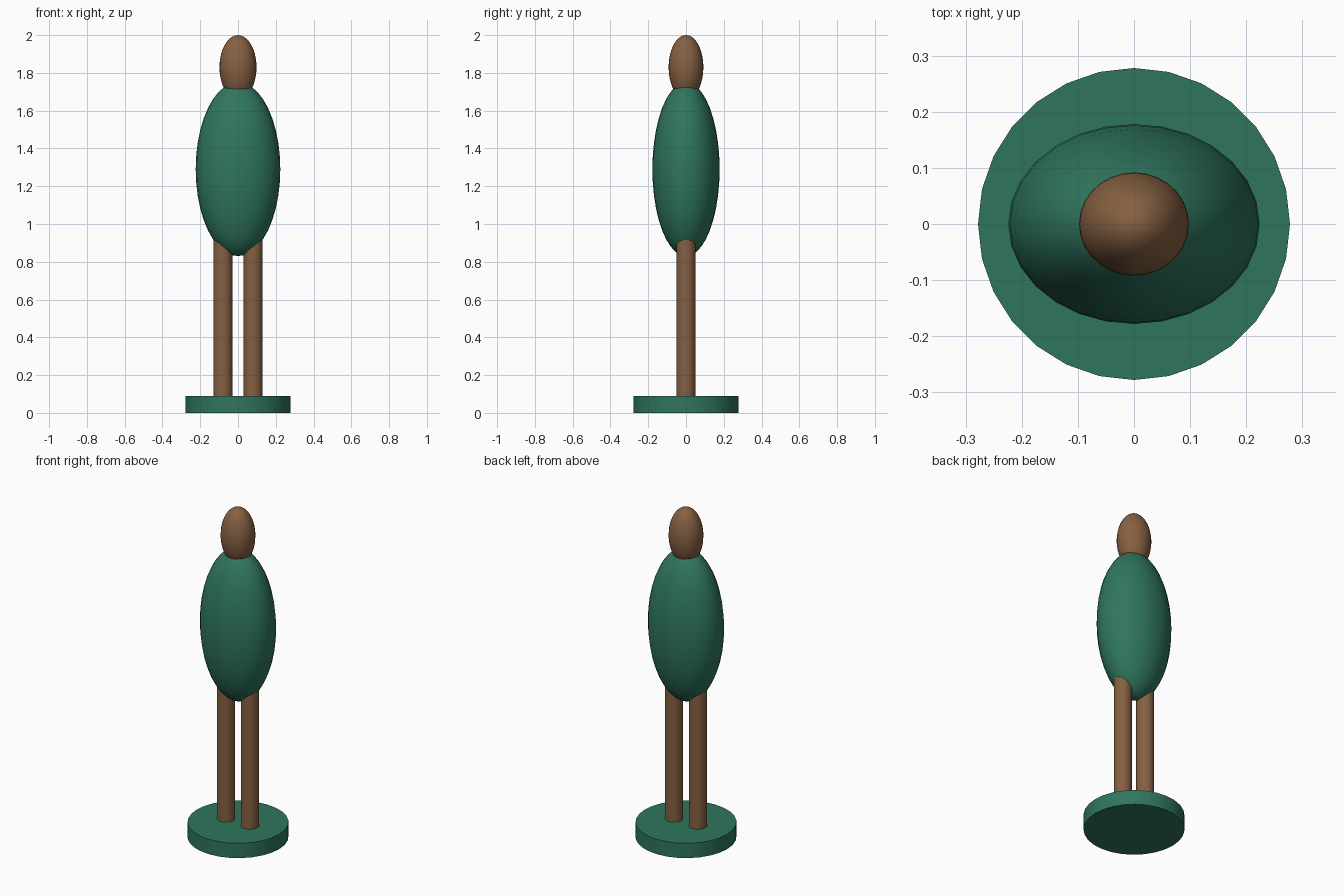
import bpy

if "Cube" in bpy.data.objects:
    bpy.data.objects.remove(bpy.data.objects["Cube"])


def material(name, rgb):
    m = bpy.data.materials.new(name)
    m.diffuse_color = (*rgb, 1)
    m.use_nodes = True
    m.node_tree.nodes["Principled BSDF"].inputs["Base Color"].default_value = m.diffuse_color
    return m


green = material("green", (0.028, 0.181, 0.109))
brown = material("brown", (0.238, 0.117, 0.054))


def finish(name, mat):
    ob = bpy.context.object
    ob.name = name
    ob.data.materials.append(mat)
    bpy.ops.object.transform_apply(location=False, rotation=False, scale=True)
    bpy.ops.object.shade_smooth_by_angle(angle=0.7)
    return ob


def ellipsoid(name, z, radii, mat):
    bpy.ops.mesh.primitive_uv_sphere_add(segments=28, ring_count=20, radius=1, location=(0, 0, z))
    bpy.context.object.scale = radii
    return finish(name, mat)


def cylinder(name, x, radius, z0, z1, sides, mat):
    bpy.ops.mesh.primitive_cylinder_add(vertices=sides, radius=radius, depth=z1 - z0,
                                        location=(x, 0, (z0 + z1) / 2))
    return finish(name, mat)


# Round base
cylinder("base", 0, 0.278, 0, 0.09, 28, green)

# Legs, reaching up into the body
for side, x in (("left", -0.08), ("right", 0.08)):
    cylinder(side + "_leg", x, 0.05, 0.085, 0.96, 28, brown)

# Egg-shaped body and head
ellipsoid("body", 1.29, (0.224, 0.178, 0.46), green)
ellipsoid("head", 1.83, (0.098, 0.092, 0.17), brown)
